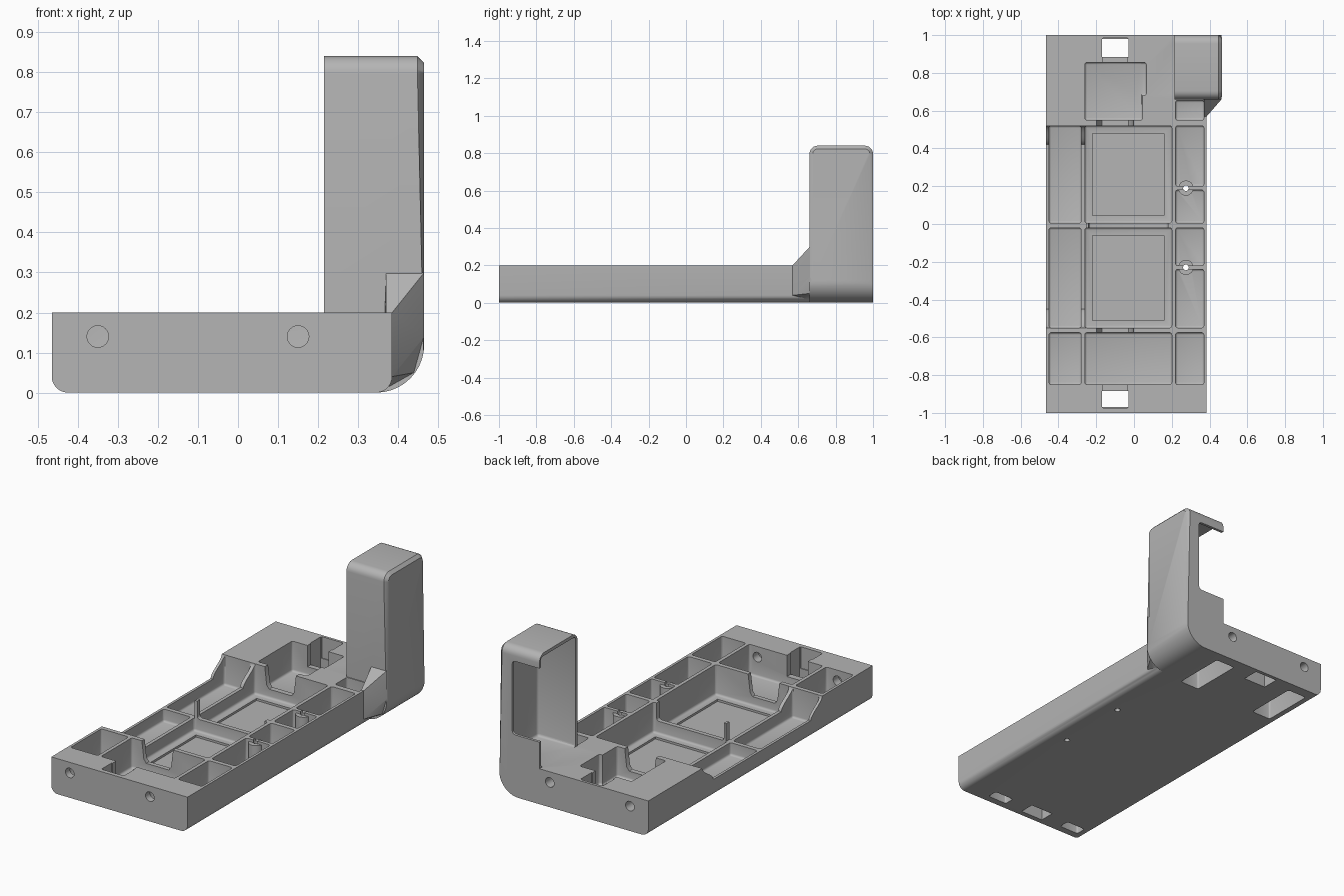
import bpy, bmesh, math
from mathutils import Vector

cube = bpy.data.objects.get("Cube")
if cube:
    bpy.data.objects.remove(cube, do_unlink=True)

grey = bpy.data.materials.new("matte_grey")
grey.use_nodes = True
grey.diffuse_color = (0.46, 0.46, 0.46, 1)
grey.node_tree.nodes["Principled BSDF"].inputs["Base Color"].default_value = (0.46, 0.46, 0.46, 1)


def finish(name, bm):
    bmesh.ops.recalc_face_normals(bm, faces=bm.faces)
    mesh = bpy.data.meshes.new(name)
    bm.to_mesh(mesh)
    bm.free()
    mesh.materials.append(grey)
    ob = bpy.data.objects.new(name, mesh)
    bpy.context.collection.objects.link(ob)
    return ob


def box_mesh(x, y, z):
    bm = bmesh.new()
    bmesh.ops.create_cube(bm, size=1)
    for v in bm.verts:
        v.co = [(r[0] + r[1]) / 2 + c * (r[1] - r[0]) for r, c in zip((x, y, z), v.co)]
    return bm


def bevel(bm, test, width, segments):
    edges = [e for e in bm.edges if test(e.verts[0].co, e.verts[1].co)]
    bmesh.ops.bevel(bm, geom=edges, offset=width, segments=segments, profile=0.5, affect='EDGES')


def box(name, x, y, z, r=0, segments=3):
    bm = box_mesh(x, y, z)
    if r:
        bevel(bm, lambda a, b: True, r, segments)
    return finish(name, bm)


def prism(name, axis, points, lo, hi):
    """Extrude a 2D outline along one axis."""
    bm = bmesh.new()
    place = (lambda p: (lo, p[0], p[1])) if axis == 'X' else (lambda p: (p[0], lo, p[1]))
    face = bm.faces.new([bm.verts.new(place(p)) for p in points])
    side = bmesh.ops.extrude_face_region(bm, geom=[face])["geom"]
    step = Vector((hi - lo, 0, 0) if axis == 'X' else (0, hi - lo, 0))
    bmesh.ops.translate(bm, vec=step, verts=[v for v in side if isinstance(v, bmesh.types.BMVert)])
    return finish(name, bm)


def cylinder(name, axis, centre, r, depth):
    bm = bmesh.new()
    bmesh.ops.create_cone(bm, cap_ends=True, segments=24, radius1=r, radius2=r, depth=depth)
    for v in bm.verts:
        x, y, z = v.co
        v.co = Vector((x, z, -y) if axis == 'Y' else (x, y, z)) + Vector(centre)
    return finish(name, bm)


def combine(target, tool, operation='DIFFERENCE'):
    mod = target.modifiers.new("shape", 'BOOLEAN')
    mod.operation, mod.solver, mod.object = operation, 'EXACT', tool
    bpy.ops.object.select_all(action='DESELECT')
    bpy.context.view_layer.objects.active = target
    target.select_set(True)
    bpy.ops.object.modifier_apply(modifier=mod.name)
    bpy.data.objects.remove(tool, do_unlink=True)


# Tray body with rounded lower side edges
bm = box_mesh((-0.465, 0.385), (-1, 1), (0, 0.2))
bevel(bm, lambda a, b: a.z < 0.01 and b.z < 0.01 and abs(a.x - b.x) < 0.01, 0.04, 6)
tray = finish("tray", bm)

# Upright: big fillet below, rounded top, chamfered outer rim
bm = box_mesh((0.215, 0.465), (0.66, 1), (0, 0.84))
bevel(bm, lambda a, b: max(a.z, b.z) < 0.01 and min(a.x, b.x) > 0.46, 0.12, 10)
bevel(bm, lambda a, b: min(a.z, b.z) > 0.83 and abs(a.x - b.x) > 0.1, 0.045, 6)
bevel(bm, lambda a, b: min(a.x, b.x) > 0.464 and max(a.z, b.z) > 0.2, 0.017, 1)
upright = finish("upright", bm)
# Hollow open inward, with a notch in the back plate
combine(upright, box("hollow", (0.1, 0.45), (0.678, 0.985), (0.2, 0.822), 0.015))
combine(upright, box("notch", (0.1, 0.385), (0.9, 1.1), (0.35, 0.765), 0.02))

# Sloping gusset in front of the upright
bm = bmesh.new()
lower = [(0.37, 0.57), (0.385, 0.57), (0.465, 0.662), (0.37, 0.662)]
for (x, y), top in zip(lower, (0.2, 0.2, 0.3, 0.3)):
    bm.verts.new((x, y, top))
    bm.verts.new((x, y, 0.14 if x > 0.46 else 0.04))
bm.verts.new((0.44, 0.662, 0.05))
bm.verts.new((0.36, 0.662, 0.005))
bmesh.ops.convex_hull(bm, input=bm.verts)
gusset = finish("gusset", bm)

combine(tray, upright, 'UNION')
combine(tray, gusset, 'UNION')

# Pockets, by column and row
floor, above = 0.03, 0.3
side_rows = [(-0.85, -0.575), (-0.55, -0.02), (0.005, 0.52)]
pockets = [((-0.45, -0.28), row) for row in side_rows]
pockets += [((-0.26, 0.2), row) for row in side_rows]
pockets += [((0.22, 0.37), row) for row in (
    (-0.85, -0.575), (-0.55, -0.24), (-0.22, -0.02), (0.005, 0.18), (0.2, 0.52), (0.55, 0.655))]
pockets += [((-0.26, 0.045), (0.55, 0.855)), ((0, 0.065), (0.68, 0.855))]
for x, y in pockets:
    combine(tray, box("pocket", x, y, (floor, above), 0.012))
# Shallow sunk panels in the wide pocket floors
for y0, y1 in side_rows[1:]:
    combine(tray, box("sunk_panel", (-0.22, 0.16), (y0 + 0.04, y1 - 0.04), (0.018, 0.1)))

# Scooped side opening with curved ramps
ramp = [(math.cos(math.pi * i / 10) * 0.05, i / 10) for i in range(11)]
scoop = [(0.45 + 0.05 * (1 - math.cos(math.pi * i / 10)) / 1 - 0.03, 0.1 + 0.101 * i / 10) for i in range(11)]
outline = scoop + [(0.52, 0.3), (-0.55, 0.3)] + [(-0.03 - y, z) for y, z in reversed(scoop)]
combine(tray, prism("side_scoop", 'X', outline, -0.6, -0.255))
combine(tray, box("low_cross_rib", (-0.24, 0.18), (-0.05, 0.04), (0.1, 0.3), 0.015))

# Flared cable notches through the cross walls
flare = [(-0.17, 0.08), (-0.03, 0.08), (-0.015, 0.1), (0, 0.22), (-0.2, 0.22), (-0.185, 0.1)]
for y in (-0.5625, 0.535):
    combine(tray, prism("cable_notch", 'Y', flare, y - 0.04, y + 0.04))

# End channels and through slots
for y0, y1, s0, s1 in ((-0.975, -0.84, -0.97, -0.885), (0.84, 0.985, 0.885, 0.98)):
    combine(tray, box("channel", (-0.165, -0.035), (y0, y1), (0.08, 0.3)))
    combine(tray, box("through_slot", (-0.17, -0.03), (s0, s1), (-0.1, 0.3)))

# Screw holes in both ends, with slots from below
for x in (-0.35, 0.15):
    for y in (-0.92, 0.9):
        combine(tray, cylinder("end_hole", 'Y', (x, y, 0.14), 0.027, 0.26))
    for y in ((-0.96, -0.9), (0.64, 0.94)):
        combine(tray, box("under_slot", (x - 0.06, x + 0.06), y, (-0.1, 0.16), 0.012))

# Screw bosses on the narrow column
for y in (-0.23, 0.19):
    combine(tray, cylinder("boss", 'Z', (0.275, y, 0.1), 0.04, 0.17), 'UNION')
    combine(tray, cylinder("boss_hole", 'Z', (0.275, y, 0.1), 0.015, 0.4))

bpy.ops.object.select_all(action='DESELECT')
tray.select_set(True)
bpy.context.view_layer.objects.active = tray
bpy.ops.object.shade_smooth_by_angle(angle=math.radians(30))
